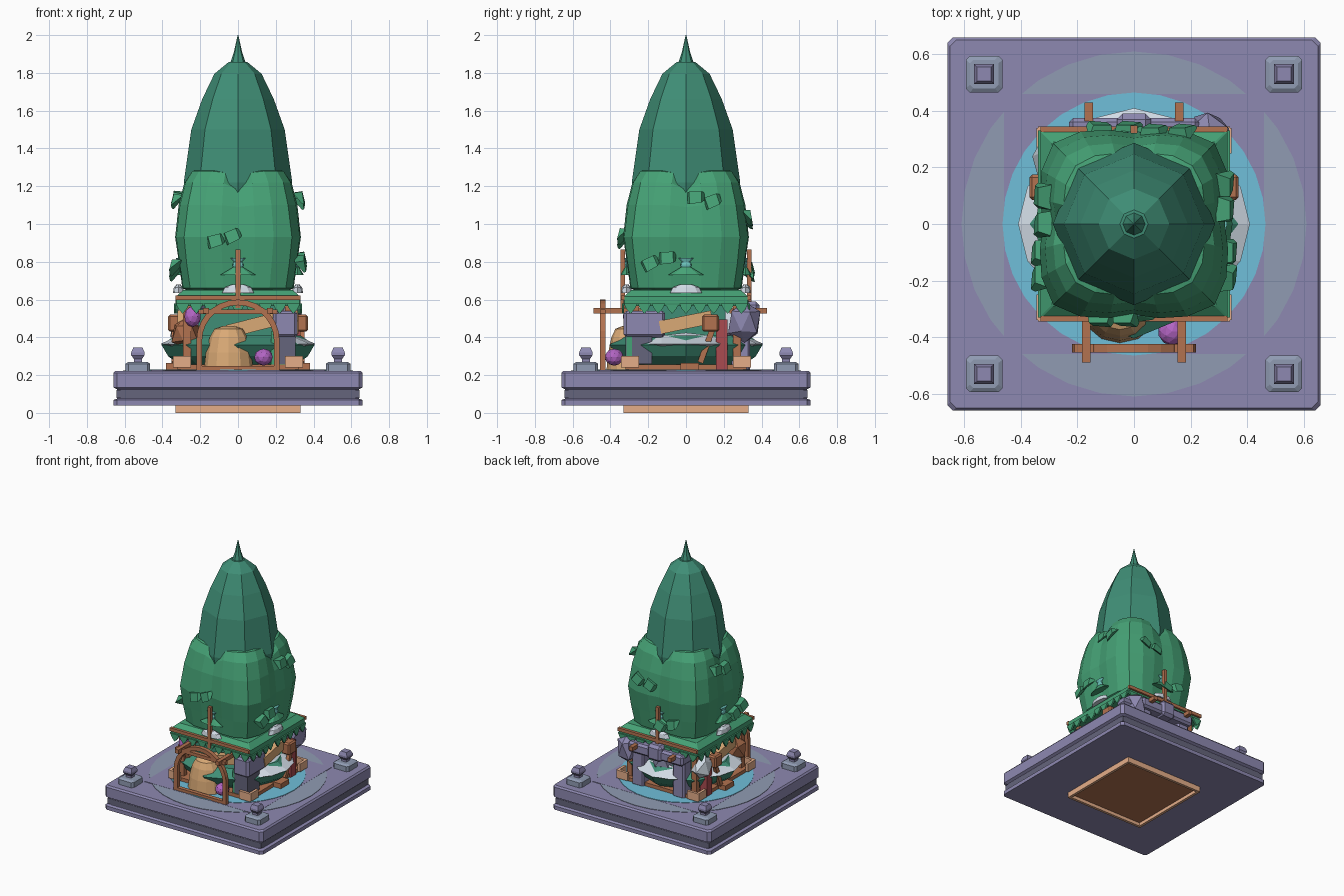
import bpy, bmesh, math, random
from mathutils import Vector, Matrix

if "Cube" in bpy.data.objects:
    bpy.data.objects.remove(bpy.data.objects["Cube"])

random.seed(4)
COL = dict(stone=(.27, .25, .44), dark=(.13, .13, .2), green=(.06, .36, .18), deep=(.05, .27, .18),
           copper=(.45, .17, .08), tan=(.78, .42, .25), sand=(.7, .4, .18), water=(.16, .52, .7),
           ring=(.28, .33, .45), white=(.65, .72, .8), purple=(.45, .13, .55), teal=(.15, .55, .5),
           red=(.4, .07, .08))
MATS = {}


def mat(name):
    if name not in MATS:
        MATS[name] = bpy.data.materials.new(name)
        MATS[name].diffuse_color = (*COL[name], 1)
    return MATS[name]


def finish(name, bm, col):
    bmesh.ops.recalc_face_normals(bm, faces=bm.faces)
    me = bpy.data.meshes.new(name)
    bm.to_mesh(me)
    bm.free()
    ob = bpy.data.objects.new(name, me)
    bpy.context.collection.objects.link(ob)
    me.materials.append(mat(col))
    return ob


def box(name, c, s, col, rot=(0, 0, 0), bevel=0):
    bm = bmesh.new()
    bmesh.ops.create_cube(bm, size=1, matrix=Matrix.Diagonal((*s, 1)))
    ob = finish(name, bm, col)
    ob.location, ob.rotation_euler = c, rot
    if bevel:
        b = ob.modifiers.new("bevel", 'BEVEL')
        b.width, b.segments = bevel, 1
    return ob


def loft(name, rings, col, loc=(0, 0, 0)):
    """Skin a list of equal-length point rings and cap both ends."""
    bm = bmesh.new()
    vs = [[bm.verts.new(p) for p in r] for r in rings]
    n = len(rings[0])
    for a, b in zip(vs, vs[1:]):
        for i in range(n):
            bm.faces.new((a[i], a[(i + 1) % n], b[(i + 1) % n], b[i]))
    bm.faces.new(vs[0])
    bm.faces.new(vs[-1])
    ob = finish(name, bm, col)
    ob.location = loc
    return ob


def lathe(name, prof, n, col, loc=(0, 0, 0), turn=0, sy=1):
    return loft(name, [[(r * math.cos(turn + 2 * math.pi * i / n), sy * r * math.sin(turn + 2 * math.pi * i / n), z)
                        for i in range(n)] for r, z in prof], col, loc)


def gem(name, c, s, col, rot=(0, 0, 0), jitter=0, sub=1):
    bm = bmesh.new()
    bmesh.ops.create_icosphere(bm, subdivisions=sub, radius=1)
    for v in bm.verts:
        v.co *= 1 + random.uniform(-jitter, jitter)
        v.co = Vector(a * b for a, b in zip(v.co, s))
    ob = finish(name, bm, col)
    ob.location, ob.rotation_euler = c, rot
    return ob


def chamfer_square(h, c, z):
    k = h - c
    return [(h, -k, z), (h, k, z), (k, h, z), (-k, h, z), (-h, k, z), (-h, -k, z), (-k, -h, z), (k, -h, z)]


# stepped plinth
loft("plinth", [chamfer_square(h, .02, z) for h, z in
                ((.66, .04), (.66, .068), (.64, .075), (.64, .125), (.66, .135), (.66, .21), (.65, .222))], "stone")
box("plinth_groove_band", (0, 0, .1), (1.285, 1.285, .04), "dark")
lathe("paving_ring", [(.61, .215), (.61, .225)], 32, "ring")
box("inner_plate", (0, 0, .222), (.92, .92, .008), "stone")
lathe("water_disc", [(.465, .22), (.465, .229)], 32, "water")

# foundation frame under the plinth
for i in range(4):
    a = i * math.pi / 2
    box("foundation_rail", (.322 * math.cos(a), .322 * math.sin(a), .022), (.02, .66, .044), "tan", (0, 0, a))
box("foundation_floor", (0, 0, .035), (.64, .64, .02), "copper")

# corner bollards and house feet
for sx in (-1, 1):
    for sy in (-1, 1):
        loft("bollard_base", [chamfer_square(.065, .015, z) for z in (.22, .26)] + [chamfer_square(.05, .012, .27)],
             "ring", (sx * .53, sy * .53, 0))
        lathe("bollard_gem", [(.03, .265), (.03, .285), (.05, .305), (.05, .32), (.035, .345)], 4, "stone",
              (sx * .53, sy * .53, 0), math.pi / 4)
        box("corner_foot_a", (sx * .295, sy * .335, .27), (.09, .02, .06), "tan")
        box("corner_foot_b", (sx * .335, sy * .295, .27), (.02, .09, .06), "tan")
        box("corner_post", (sx * .27, sy * .27, .41), (.04, .04, .36), "copper")

# house interior core and floor
box("house_floor", (0, 0, .24), (.64, .64, .03), "copper")
box("house_core", (0, 0, .42), (.42, .42, .36), "deep")
lathe("moss_bowl", [(.3, .25), (.37, .30), (.405, .36), (.33, .41)], 8, "deep")

# roof slab with scalloped skirt
loft("roof", [chamfer_square(h, .005, z) for h, z in ((.325, .565), (.33, .58), (.33, .615), (.29, .65))], "green")
for i in range(4):
    a = i * math.pi / 2
    bm = bmesh.new()
    for k in range(9):
        x = -.33 + k * .66 / 9
        w = .66 / 9
        bm.faces.new([bm.verts.new(p) for p in
                      ((x, -.328, .58), (x + w, -.328, .58), (x + w * .8, -.328, .55), (x + w / 2, -.328, .525),
                       (x + w * .2, -.328, .55))])
    ob = finish("roof_scallops", bm, "green")
    ob.rotation_euler.z = a
    ob.modifiers.new("thick", 'SOLIDIFY').thickness = .012

# front and back beams, masts, and ornaments on each side
for s in (-1, 1):
    box("roof_beam", (0, s * .335, .61), (.66, .02, .025), "copper")
    box("mast", (0, s * .335, .71), (.025, .025, .31), "copper")
    for x in (-.16, .16):
        box("back_or_front_rafter", (x * (1 if s > 0 else 1.06), s * (.33 if s > 0 else .36), .54),
            (.03, .2 if s > 0 else .26, .03), "copper")
for i in range(4):
    R = Matrix.Rotation(i * math.pi / 2, 4, 'Z')
    for name, prof, col in (("lantern", [(.025, .77), (.03, .785), (.02, .8), (.04, .82)], "teal"),
                            ("leaf_cap", [(.095, .73), (.02, .775)], "green"),
                            ("white_bud", [(.085, .635), (.07, .665), (.03, .68)], "white")):
        ob = lathe(name, prof, 8, col, R @ Vector((0, -.315, 0)), 0, .35)
        ob.rotation_euler.z = i * math.pi / 2

# square crown with four corner lobes, notched at the face centres
rings = []
for h, z, sq, notch in ((.24, .635, 4, 0), (.295, .66, 4.5, 0), (.312, .79, 5, 0), (.333, .93, 4.5, 0),
                        (.315, 1.1, 4, .01), (.285, 1.22, 4, .04), (.25, 1.28, 3.6, .08), (.14, 1.305, 3, .08)):
    ring = []
    for i in range(24):
        t = 2 * math.pi * i / 24
        c, s = math.cos(t), math.sin(t)
        r = h / (abs(c) ** sq + abs(s) ** sq) ** (1 / sq)
        mid = i % 6 == 0
        r *= .965 if mid else 1
        ring.append((r * c, r * s, z - (notch if mid else notch * .1 if i % 6 in (1, 5) else 0)))
    rings.append(ring)
loft("lower_crown", rings, "green")
lathe("upper_crown", [(.27, 1.1), (.287, 1.22), (.247, 1.5), (.19, 1.66), (.125, 1.795), (.05, 1.857), (.02, 1.86)],
      8, "deep")
lathe("tip_spike", [(.042, 1.85), (.022, 1.91), (.002, 2.0)], 8, "deep")

# leaf tufts: (side turn, offset along side, height)
for turn, u, z in ((0, -.12, .91), (0, -.03, .935), (1, .05, 1.14), (1, .14, 1.12), (1, -.19, .79), (1, -.1, .82),
                   (2, -.17, 1.03), (2, -.07, 1.01), (2, .02, .73), (2, .12, .76),
                   (3, -.1, 1.14), (3, 0, 1.12), (3, .1, .74), (3, .19, .77)):
    R = Matrix.Rotation(turn * math.pi / 2, 4, 'Z')
    d = .33 if z < 1 else .32
    ob = loft("leaf_tuft", [[(-.045, -.02, -.03), (.045, -.02, -.02), (.05, .03, .02), (-.04, .03, .03)],
                            [(-.035, -.03, -.03), (.03, -.035, -.03), (.035, -.02, .03), (-.03, -.02, .035)]], "green")
    ob.matrix_world = (Matrix.Translation(R @ Vector((u, -d, z))) @ R @
                       Matrix.Rotation(random.uniform(-.6, .6), 4, 'Y'))

# front entrance: copper arch, its beam and the sandy dome
bm = bmesh.new()
path = [(.205, .22)] + [(.205 * math.cos(math.pi * i / 14), .385 + .2 * math.sin(math.pi * i / 14))
                        for i in range(15)] + [(-.205, .22)]
secs = []
for x, z in path:
    d = Vector((x, max(0, z - .385))).normalized() * .015
    secs.append([(x + d.x, -.455, z + d.y), (x + d.x, -.425, z + d.y),
                 (x - d.x, -.425, z - d.y), (x - d.x, -.455, z - d.y)])
bm.free()
loft("entrance_arch", secs, "copper")
box("entrance_beam", (0, -.44, .535), (.42, .03, .025), "copper")
box("entrance_sill", (0, -.44, .235), (.42, .03, .025), "copper")
lathe("sand_dome", [(.13, .23), (.12, .32), (.1, .40), (.075, .445), (.03, .46)], 12, "sand", (-.05, -.31, 0), 0, .85)
gem("purple_orb_low", (.135, -.38, .295), (.05, .05, .045), "purple", sub=2)
gem("purple_orb_high", (-.24, -.29, .51), (.045, .045, .055), "purple", sub=2)
lathe("orb_cap", [(.035, .55), (.03, .575), (.015, .6)], 6, "stone", (-.21, -.28, 0))
box("front_plank", (.1, -.26, .47), (.32, .06, .07), "sand", (0, -.25, 0))
box("front_green_panel", (.24, -.3, .33), (.13, .03, .2), "green")

# pale pointed shells at left, right and back
for i in (1, 2, 3):
    a = i * math.pi / 2
    ob = loft("pale_shell", [[(.002 * c, .002 * s, x) for c, s in ((1, 0), (0, 1), (-1, 0), (0, -1))] if abs(x) > .22
                             else [(.06 * k, 0, x), (0, .13 * k, x), (-.05 * k, 0, x), (0, -.13 * k, x)]
                             for x, k in ((-.24, 0), (-.13, .75), (0, 1), (.13, .75), (.24, 0))], "white")
    R = Matrix.Rotation(a, 4, 'Z')
    ob.matrix_world = (Matrix.Translation(R @ Vector((0, -.28, .365))) @ R @
                       Matrix(((0, 0, 1, 0), (0, 1, 0, 0), (1, 0, 0, 0), (0, 0, 0, 1))))

# back stone gate
for x in (-.17, .17):
    box("gate_pillar", (x, .29, .38), (.1, .1, .32), "stone", bevel=.012)
box("gate_lintel", (0, .31, .52), (.46, .13, .08), "stone", bevel=.015)
box("gate_keystone", (0, .33, .53), (.12, .12, .12), "stone", bevel=.02)
gem("gate_boulder", (0, .27, .36), (.1, .08, .12), "dark", jitter=.12)

# side fittings: stones, chests, planks and posts
for s in (-1, 1):
    box("copper_chest", (s * .335, .13, .475), (.07, .09, .09), "copper", bevel=.01)
    box("side_plank", (s * .29, .0, .48), (.06, .28, .07), "sand", (.2 * s, 0, 0))
    box("leaning_strut", (s * .34, .11, .36), (.025, .03, .2), "copper", (-.35, 0, 0))
    box("red_post", (s * .3, .19, .36), (.06, .06, .27), "red")
    box("low_step", (s * .33, .02, .245), (.1, .1, .04), "copper")
box("right_stone_block", (.25, -.22, .47), (.13, .22, .14), "stone", bevel=.015)
box("right_dark_block", (.25, -.25, .37), (.11, .14, .22), "dark")
gem("left_stone", (-.27, -.2, .42), (.08, .1, .09), "copper", jitter=.15)
gem("pale_rock", (-.29, .22, .45), (.07, .1, .1), "white", (.4, 0, 0), .15)
gem("back_right_rock", (.27, .31, .48), (.08, .09, .12), "stone", (0, 0, .4), .12)

for m in bpy.data.materials:
    if m.users and not m.is_grease_pencil:
        m.use_nodes = True
        m.node_tree.nodes["Principled BSDF"].inputs["Base Color"].default_value = m.diffuse_color
